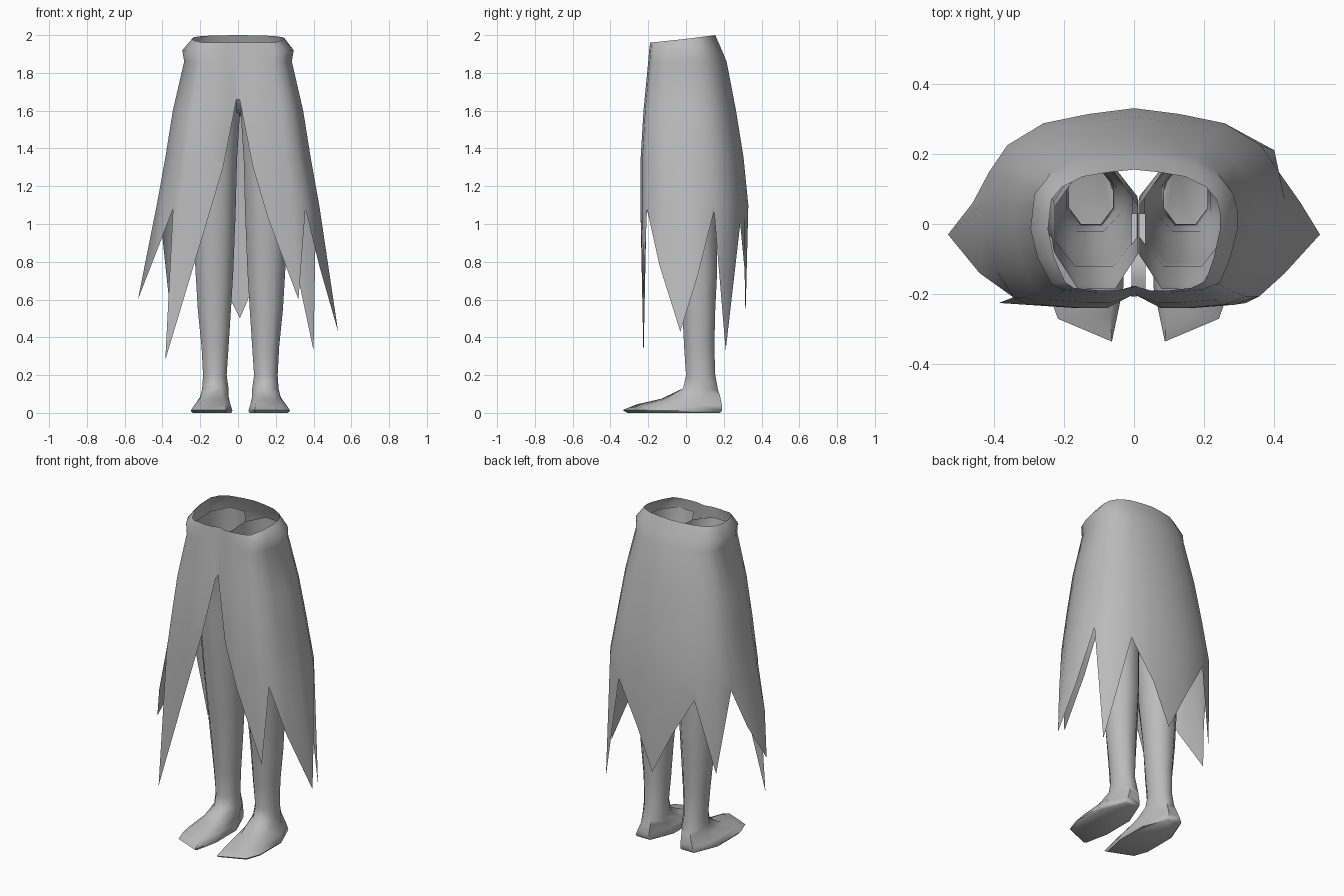
import bpy, bmesh, math

cube = bpy.data.objects.get("Cube")
if cube:
    bpy.data.objects.remove(cube, do_unlink=True)

GREY = (0.5, 0.5, 0.5, 1.0)
mat = bpy.data.materials.new("plain grey")
mat.use_nodes = True
mat.diffuse_color = GREY
mat.node_tree.nodes["Principled BSDF"].inputs["Base Color"].default_value = GREY

MID = 0.0125   # x of the plane the legs are mirrored about


def loft(name, rows, closed, cap_end=False, recalc=True, angle=60):
    """Skin a list of equally long point rows."""
    bm = bmesh.new()
    grid = [[bm.verts.new(p) for p in row] for row in rows]
    n = len(rows[0])
    for a, b in zip(grid, grid[1:]):
        for i in range(n if closed else n - 1):
            j = (i + 1) % n
            bm.faces.new((a[i], a[j], b[j], b[i]))
    if cap_end:
        bm.faces.new(grid[-1])
    bmesh.ops.remove_doubles(bm, verts=bm.verts, dist=0.0005)
    if recalc:
        bmesh.ops.recalc_face_normals(bm, faces=bm.faces)
    mesh = bpy.data.meshes.new(name)
    bm.to_mesh(mesh)
    bm.free()
    mesh.materials.append(mat)
    ob = bpy.data.objects.new(name, mesh)
    bpy.context.collection.objects.link(ob)
    bpy.ops.object.select_all(action='DESELECT')
    bpy.context.view_layer.objects.active = ob
    ob.select_set(True)
    bpy.ops.object.shade_smooth_by_angle(angle=math.radians(angle))
    return ob


# Skirt levels: height, half width, front depth, back depth
LEVELS = [(1.98, 0.245, 0.19, 0.155), (1.92, 0.295, 0.195, 0.19),
          (1.86, 0.285, 0.20, 0.215), (1.60, 0.345, 0.225, 0.265),
          (1.35, 0.385, 0.24, 0.305), (1.10, 0.43, 0.24, 0.33)]


def section(z):
    """Interpolated half width, front depth and back depth at a height."""
    for hi, lo in zip(LEVELS, LEVELS[1:]):
        if z >= lo[0]:
            t = (hi[0] - z) / (hi[0] - lo[0])
            return [h + (l - h) * t for h, l in zip(hi[1:], lo[1:])]
    return LEVELS[-1][1:]


def on_skirt(u, v, z):
    a, f, b = section(z)
    return (a * u, v * (f if v < 0 else b), z)


# Skirt columns, front slit round to the back: (u, v) on the section, hem point.
# A hem given as a height alone lies on the skirt surface.
LEFT = [
    ((0.03, -0.93), 1.66), ((0.2, -1.0), 1.30), ((0.37, -1.0), 1.03),
    ((0.66, -0.96), (0.32, -0.225, 0.60)), ((0.83, -0.86), 1.08),
    ((0.93, -0.5), (0.43, -0.14, 0.78)), ((1.0, -0.08), (0.53, -0.03, 0.43)),
    ((1.0, 0.2), (0.475, 0.06, 0.72)), ((0.96, 0.45), 1.07),
    ((0.84, 0.68), (0.40, 0.21, 0.33)), ((0.6, 0.87), 1.0),
    ((0.3, 0.95), (0.12, 0.31, 0.76))]
BACK = [((0.0, 1.0), (0.01, 0.315, 0.50))]
RIGHT = [
    ((0.03, -0.93), 1.66), ((0.2, -1.0), 1.30), ((0.37, -1.0), 1.03),
    ((0.70, -0.96), (0.385, -0.225, 0.28)), ((0.80, -0.87), 1.08),
    ((0.93, -0.5), (0.44, -0.14, 0.83)), ((1.0, -0.08), (0.53, -0.03, 0.60)),
    ((0.98, 0.2), (0.46, 0.06, 0.81)), ((0.96, 0.45), 1.05),
    ((0.84, 0.68), (0.36, 0.22, 0.55)), ((0.6, 0.87), 1.0),
    ((0.3, 0.95), (0.12, 0.31, 0.76))]

columns = []
for side, cols in ((1, LEFT), (1, BACK), (-1, RIGHT[::-1])):
    for (u, v), hem in cols:
        if not isinstance(hem, tuple):
            hem = on_skirt(u, v, hem)
        u = 0.0 if u == 0.03 else u          # both slit edges meet at the top
        pts = []
        for k, lev in enumerate(LEVELS):
            z = lev[0]
            if z <= hem[2]:
                pts.append((0.008 * side if u == 0 else hem[0] * side,) + hem[1:])
                continue
            x, y, z = on_skirt(u, v, z)
            if k == 0:
                z += 0.02 * v                # waist is higher at the back
            pts.append((x * side, y, z))
        hx = 0.008 if u == 0 and v < 0 else hem[0]
        pts.append((hx * side, hem[1], hem[2]))
        columns.append(pts)
rows = list(zip(*columns))
# The slit closes above its apex, so the strip wraps round
skirt = loft("skirt", columns, False, recalc=True)

# Panel joining the two skirt edges above the slit
bridge = [[(x, y, z) for x, y, z in (columns[0][k], columns[-1][k])] for k in range(4)]
apex = (0.0, -0.206, 1.66)
bridge[3] = [apex, apex]
loft("skirt_front_seam", [[(p[0][0] - 0.008, p[0][1], p[0][2]),
                           (p[0][0] + 0.008, p[0][1], p[0][2])] for p in bridge], False)


def ring(zf, zb, yf, yb, xl, xr, w=0.45, slant=0.0):
    """Eight sided ring; w widens the front edge, slant sweeps its outer corner back."""
    cx, rx, cy, ry = (xl + xr) / 2, (xr - xl) / 2, (yf + yb) / 2, (yb - yf) / 2
    shape = [(-w, -1), (w, -1), (1, -0.4), (1, 0.4), (0.42, 1), (-0.42, 1), (-1, 0.4), (-1, -0.4)]
    out = []
    for i, (u, v) in enumerate(shape):
        y = cy + v * ry + (slant if i == 1 else 0)
        out.append((cx + u * rx, y, zf + (zb - zf) * (v + 1) / 2))
    return out


# Leg from hip to sole: front z, back z, front y, back y, inner x, outer x
LEG = [
    (1.90, 1.92, -0.185, 0.15, 0.013, 0.25), (1.75, 1.75, -0.17, 0.165, 0.013, 0.255),
    (1.57, 1.57, -0.12, 0.165, 0.016, 0.26), (1.35, 1.35, -0.11, 0.17, 0.03, 0.27),
    (1.05, 1.05, -0.08, 0.165, 0.038, 0.265), (0.75, 0.75, -0.045, 0.165, 0.05, 0.25),
    (0.55, 0.55, -0.02, 0.155, 0.062, 0.238), (0.35, 0.35, -0.01, 0.15, 0.075, 0.218),
    (0.20, 0.20, 0.0, 0.155, 0.085, 0.21), (0.13, 0.12, -0.015, 0.17, 0.075, 0.215),
    (0.075, 0.09, -0.13, 0.18, 0.075, 0.225, 0.55, 0.02),
    (0.045, 0.04, -0.26, 0.19, 0.065, 0.255, 0.7, 0.05),
    (0.015, 0.01, -0.335, 0.19, 0.055, 0.275, 0.7, 0.065),
    (0.0, 0.0, -0.31, 0.18, 0.06, 0.265, 0.7, 0.06)]

for name, side in (("left_leg", 1), ("right_leg", -1)):
    rings = [[(x if side > 0 else 2 * MID - x, y, z) for x, y, z in ring(*r)] for r in LEG]
    loft(name, rings, True, cap_end=True)

# Crotch strip between the thighs
strip = [(-0.185, 1.88), (-0.16, 1.72), (-0.10, 1.60), (0.03, 1.57)]
loft("crotch_strip", [[(MID - 0.02, y, z), (MID + 0.02, y, z)] for y, z in strip], False)
